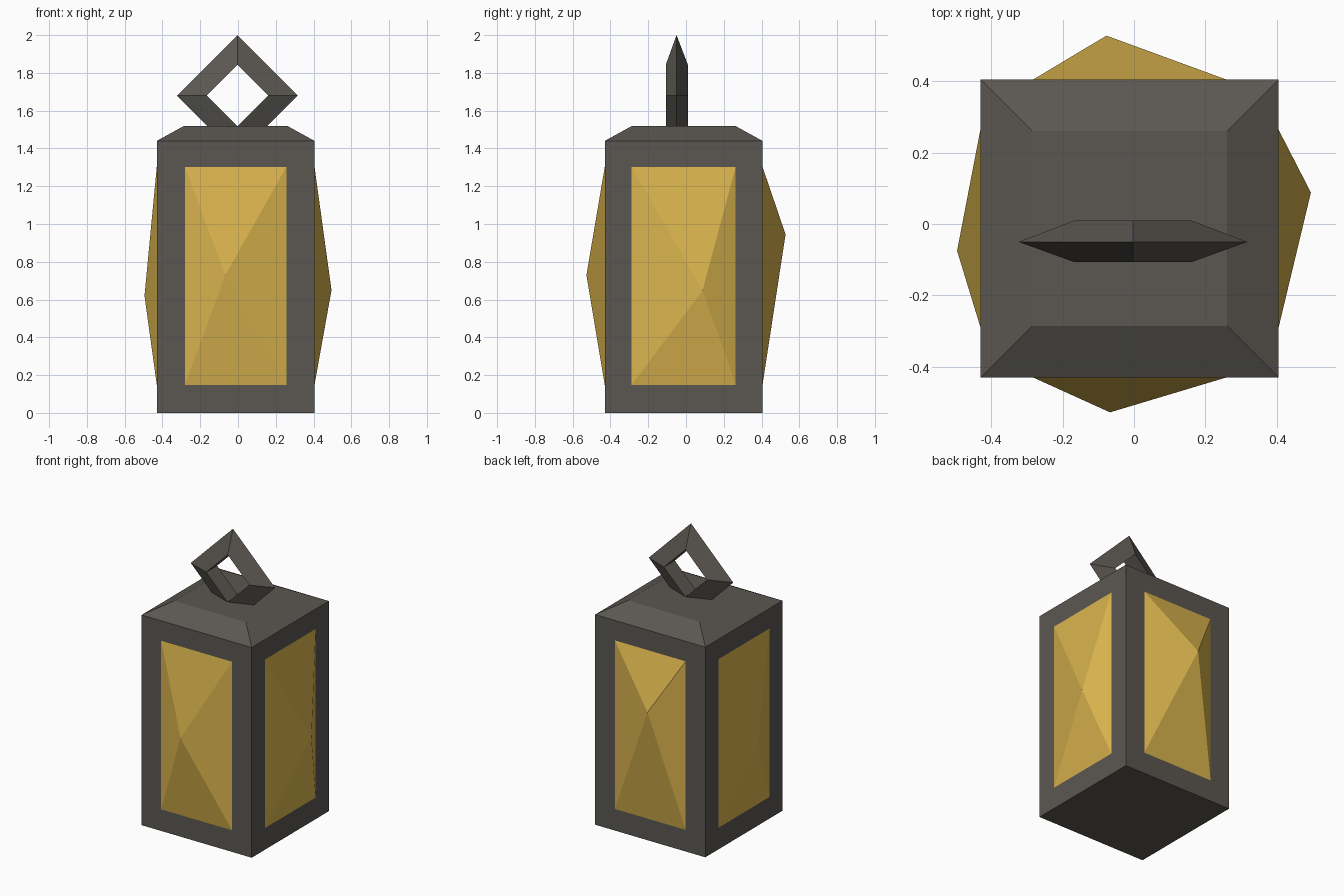
import bpy, bmesh, math
from mathutils import Vector

if "Cube" in bpy.data.objects:
    bpy.data.objects.remove(bpy.data.objects["Cube"])


def material(name, rgb):
    m = bpy.data.materials.new(name)
    m.diffuse_color = (*rgb, 1)
    m.use_nodes = True
    m.node_tree.nodes["Principled BSDF"].inputs["Base Color"].default_value = m.diffuse_color
    return m


metal = material("dark metal", (0.105, 0.096, 0.083))
glass = material("amber glass", (0.70, 0.455, 0.075))


def add_object(name, bm, mats):
    mesh = bpy.data.meshes.new(name)
    bm.to_mesh(mesh)
    bm.free()
    ob = bpy.data.objects.new(name, mesh)
    bpy.context.collection.objects.link(ob)
    for m in mats:
        mesh.materials.append(m)
    return ob


# Lantern body: box with inset, faceted glass panes and a sloped roof
LO, HI, WALL_TOP, ROOF_TOP = -0.43, 0.405, 1.44, 1.52
bm = bmesh.new()
bmesh.ops.create_cube(bm, size=1)
for v in bm.verts:
    v.co = (LO if v.co.x < 0 else HI, LO if v.co.y < 0 else HI,
            0 if v.co.z < 0 else WALL_TOP)
bm.normal_update()


def side(direction):
    return next(f for f in bm.faces if f.normal.dot(Vector(direction)) > 0.99)


def inset(face, thickness):
    bmesh.ops.inset_individual(bm, faces=[face], thickness=thickness,
                               use_even_offset=True)


# Pane direction, frame width and position of the raised glass point
panes = [
    ((0, -1, 0), 0.149, (-0.067, -0.527, 0.73)),
    ((1, 0, 0), 0.142, (0.495, 0.088, 0.65)),
    ((0, 1, 0), 0.149, (-0.077, 0.527, 0.945)),
    ((-1, 0, 0), 0.142, (-0.495, -0.075, 0.62)),
]
faces = [side(d) for d, _, _ in panes]
roof = side((0, 0, 1))
for face, (_, width, point) in zip(faces, panes):
    inset(face, width)
    for v in face.verts:
        v.co.z = 0.148 if v.co.z < 0.7 else 1.303
    poked = bmesh.ops.poke(bm, faces=[face])
    poked["verts"][0].co = point
    for f in poked["faces"]:
        f.material_index = 1

# Roof slope
inset(roof, 0.145)
for v in roof.verts:
    v.co.z = ROOF_TOP
add_object("lantern_body", bm, [metal, glass])

# Carrying ring: four-sided loop with a triangular section
bm = bmesh.new()
section = [(0.32, -0.05), (0.163, 0.01), (0.163, -0.107)]   # radius, y
rings = []
for i in range(4):
    a = i * math.pi / 2
    rings.append([bm.verts.new((r * math.cos(a) - 0.003, y,
                                1.68 + r * math.sin(a))) for r, y in section])
for i in range(4):
    p, q = rings[i], rings[(i + 1) % 4]
    for j in range(3):
        k = (j + 1) % 3
        bm.faces.new((p[j], p[k], q[k], q[j]))
bmesh.ops.recalc_face_normals(bm, faces=bm.faces)
add_object("carrying_ring", bm, [metal])
